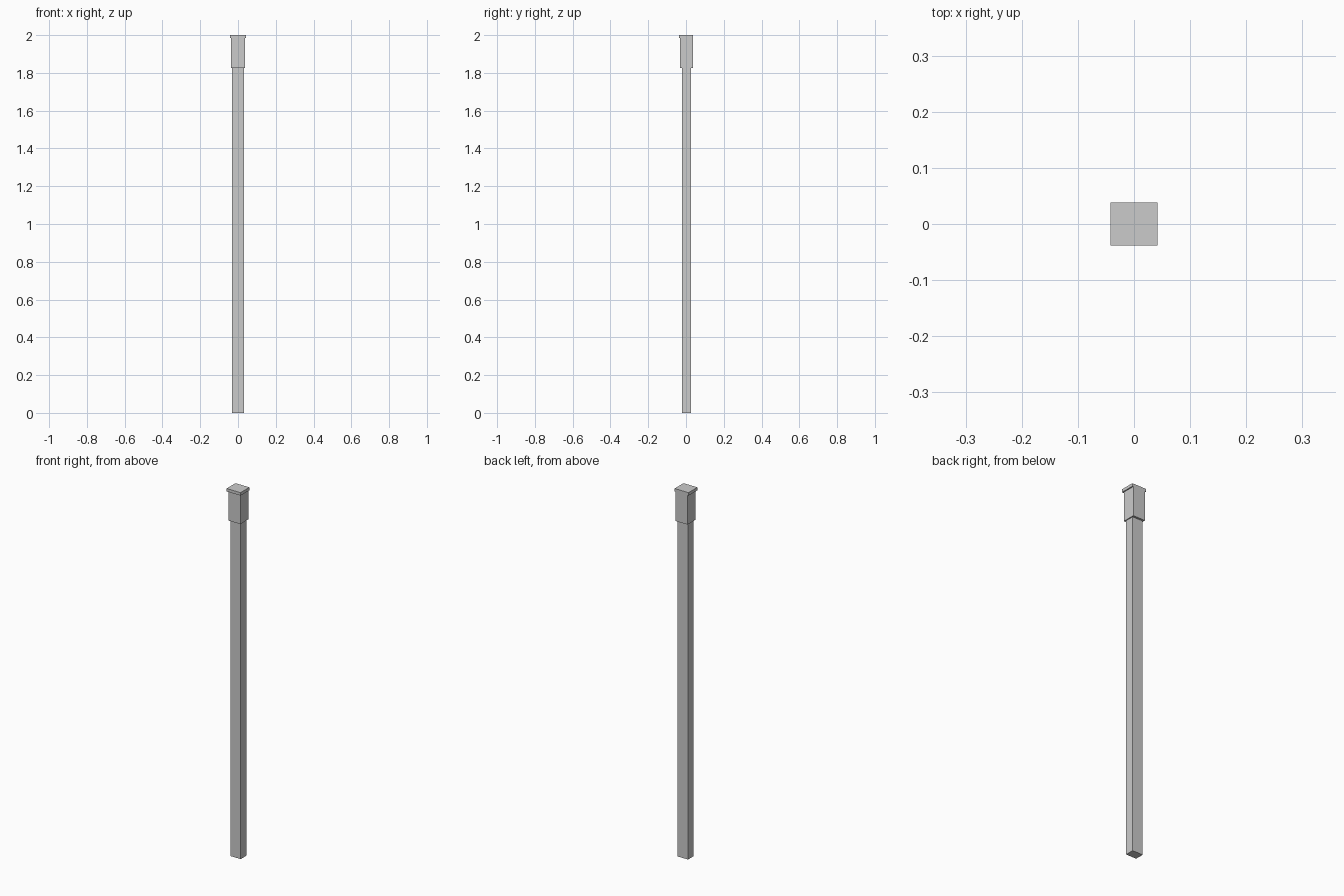
import bpy

if "Cube" in bpy.data.objects:
    bpy.data.objects.remove(bpy.data.objects["Cube"])


def box(name, x, y, z):
    """Axis-aligned box from (min, max) ranges."""
    bpy.ops.mesh.primitive_cube_add(size=1)
    ob = bpy.context.object
    ob.name = name
    ob.location = [(r[0] + r[1]) / 2 for r in (x, y, z)]
    ob.scale = [r[1] - r[0] for r in (x, y, z)]
    bpy.ops.object.transform_apply(location=True, rotation=False, scale=True)
    return ob


HEAD_Z = 1.825   # underside of the thicker head
CAP_Z = 1.984    # underside of the cap lip

# long slim shaft
box("shaft", (-0.031, 0.031), (-0.021, 0.027), (0, HEAD_Z))
# thicker head block at the top
box("head", (-0.036, 0.036), (-0.031, 0.038), (HEAD_Z, CAP_Z))
# cap overhanging the front and sides, flush with the back
box("cap", (-0.042, 0.042), (-0.038, 0.038), (CAP_Z, 2.0))
